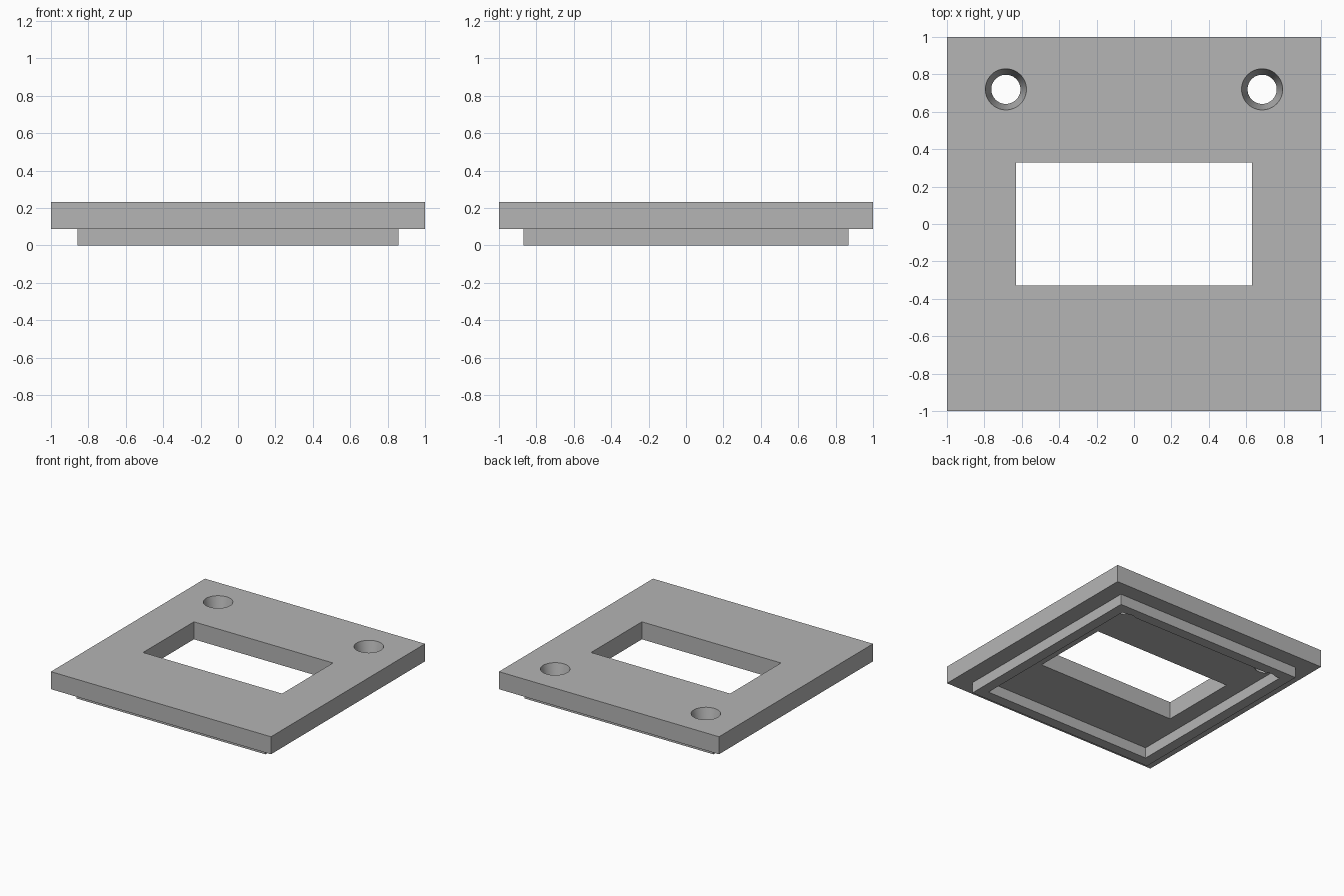
import bpy, bmesh, math
from mathutils import Matrix

if "Cube" in bpy.data.objects:
    bpy.data.objects.remove(bpy.data.objects["Cube"], do_unlink=True)

RIM_H, TOP = 0.088, 0.232
RIM_X, RIM_Y, WALL = 0.858, 0.87, 0.086
WINDOW_X, WINDOW_Y = 0.632, 0.33
HOLE_X, HOLE_Y, HOLE_LOW, HOLE_TOP = 0.685, 0.72, 0.078, 0.11

grey = bpy.data.materials.new("plain grey")
grey.use_nodes = True
grey.diffuse_color = (0.46, 0.46, 0.46, 1)
grey.node_tree.nodes["Principled BSDF"].inputs["Base Color"].default_value = grey.diffuse_color


def finish(name, bm):
    bmesh.ops.recalc_face_normals(bm, faces=bm.faces)
    mesh = bpy.data.meshes.new(name)
    bm.to_mesh(mesh)
    bm.free()
    mesh.materials.append(grey)
    obj = bpy.data.objects.new(name, mesh)
    bpy.context.collection.objects.link(obj)
    return obj


def box(name, hx, hy, z0, z1):
    bm = bmesh.new()
    place = Matrix.Translation((0, 0, (z0 + z1) / 2)) @ Matrix.Diagonal((2 * hx, 2 * hy, z1 - z0, 1))
    bmesh.ops.create_cube(bm, size=1, matrix=place)
    return finish(name, bm)


def tapered(name, x, y, r0, r1, z0, z1):
    bm = bmesh.new()
    bmesh.ops.create_cone(bm, cap_ends=True, segments=48, radius1=r0, radius2=r1,
                          depth=z1 - z0, matrix=Matrix.Translation((x, y, (z0 + z1) / 2)))
    return finish(name, bm)


def cut(target, cutter):
    mod = target.modifiers.new("cut", "BOOLEAN")
    mod.operation, mod.solver, mod.object = "DIFFERENCE", "EXACT", cutter
    bpy.context.view_layer.objects.active = target
    bpy.ops.object.modifier_apply(modifier=mod.name)
    bpy.data.objects.remove(cutter, do_unlink=True)


# Square cover plate with a rectangular window
plate = box("cover_plate", 1, 1, RIM_H, TOP)
cut(plate, box("window_cutter", WINDOW_X, WINDOW_Y, -1, 1))

# Locating rim underneath, open in the middle
rim = box("locating_rim", RIM_X, RIM_Y, 0, RIM_H)
cut(rim, box("pocket_cutter", RIM_X - WALL, RIM_Y - WALL, -1, 1))

# Two tapered screw holes, with clearance through the rim
slope = (HOLE_TOP - HOLE_LOW) / (TOP - RIM_H)
extra = 0.05
for side in (-1, 1):
    cut(plate, tapered("screw_hole_cutter", side * HOLE_X, HOLE_Y,
                       HOLE_LOW - slope * extra, HOLE_TOP + slope * extra,
                       RIM_H - extra, TOP + extra))
    cut(rim, tapered("clearance_cutter", side * HOLE_X, HOLE_Y, HOLE_LOW, HOLE_LOW, -1, 1))

# Smooth hole walls, crisp edges elsewhere
for obj in (plate, rim):
    bpy.ops.object.select_all(action="DESELECT")
    obj.select_set(True)
    bpy.context.view_layer.objects.active = obj
    bpy.ops.object.shade_smooth_by_angle(angle=math.radians(30))
